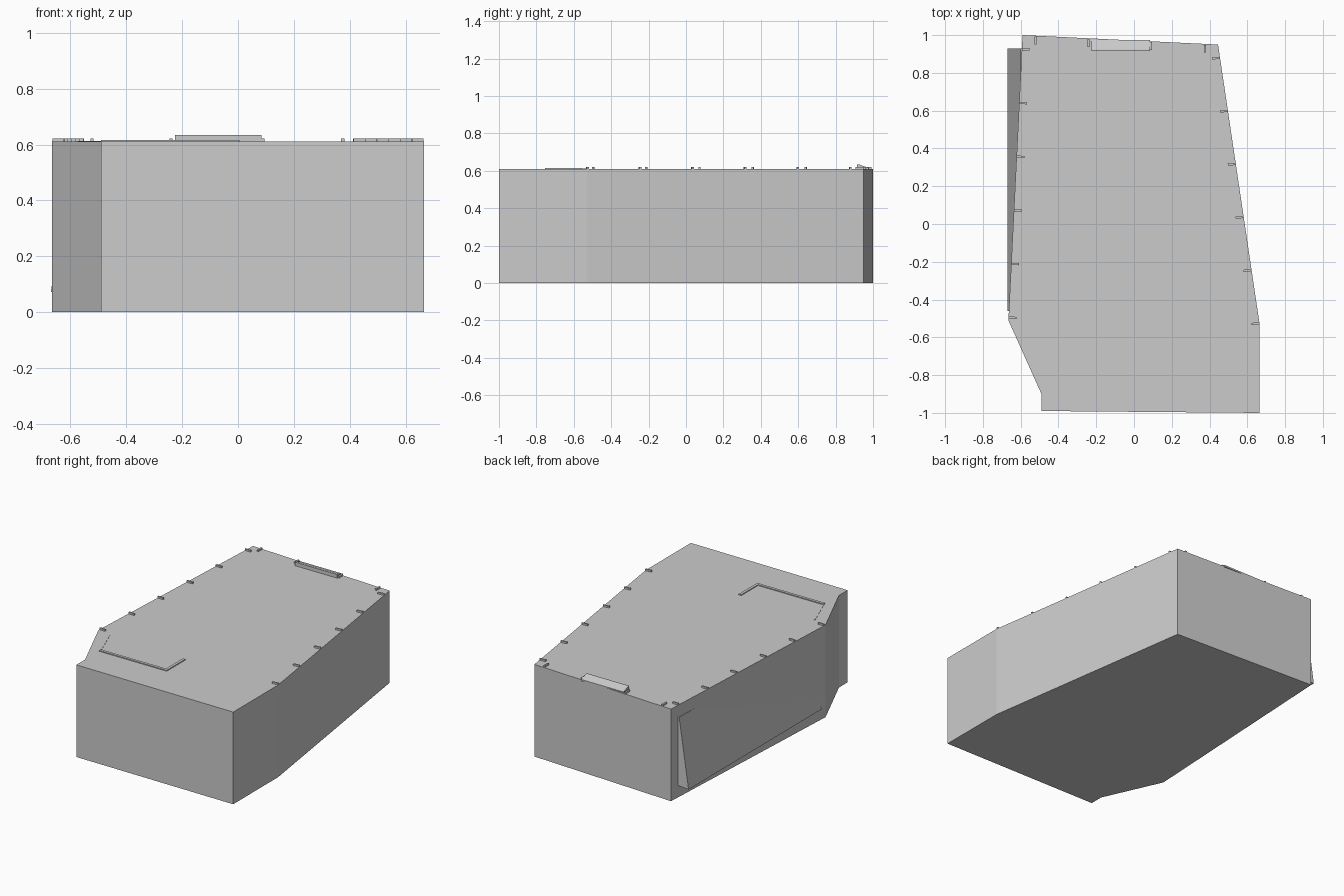
import bpy, bmesh, math
from mathutils import Vector

if "Cube" in bpy.data.objects:
    bpy.data.objects.remove(bpy.data.objects["Cube"])

TOP = 0.61

grey = bpy.data.materials.new("plain_grey")
grey.diffuse_color = (0.6, 0.6, 0.6, 1)
grey.use_nodes = True
grey.node_tree.nodes["Principled BSDF"].inputs["Base Color"].default_value = grey.diffuse_color


def finish(name, bm):
    bmesh.ops.recalc_face_normals(bm, faces=bm.faces)
    me = bpy.data.meshes.new(name)
    bm.to_mesh(me)
    bm.free()
    me.materials.append(grey)
    ob = bpy.data.objects.new(name, me)
    bpy.context.collection.objects.link(ob)
    return ob


def extrude_profile(name, points, offset):
    """Closed flat profile swept along an offset."""
    bm = bmesh.new()
    face = bm.faces.new([bm.verts.new(p) for p in points])
    res = bmesh.ops.extrude_face_region(bm, geom=[face], use_keep_orig=True)
    verts = [g for g in res["geom"] if isinstance(g, bmesh.types.BMVert)]
    bmesh.ops.translate(bm, verts=verts, vec=offset)
    return finish(name, bm)


def bar(name, a, b, width, height):
    """Low flat bar on the top surface from a to b."""
    a, b = Vector(a), Vector(b)
    d = (b - a).normalized()
    n = Vector((-d.y, d.x)) * width / 2
    pts = [(p.x, p.y, TOP - 0.01) for p in (a - n, b - n, b + n, a + n)]
    return extrude_profile(name, pts, (0, 0, height + 0.01))


# Main body: irregular outline pulled straight up
outline = [(-0.59, 1.0), (0.445, 0.95), (0.665, -0.53), (0.665, -1.0),
           (-0.49, -0.99), (-0.49, -0.90), (-0.665, -0.51)]
extrude_profile("main_body", [(x, y, 0) for x, y in outline], (0, 0, TOP))

# Tilted panel standing out of the left wall
extrude_profile("left_tilted_panel",
                [(-0.67, -0.46, 0.072), (-0.6014, -0.46, 0.53),
                 (-0.57, -0.46, 0.53), (-0.57, -0.46, 0.08)], (0, 1.39, 0))

# Clips along the left, right and back edges
for i in range(6):
    t = i / 5
    y = 0.925 - 1.42 * t
    x = -0.594 - 0.07 * t
    bar(f"left_clip_{i}", (x, y), (x + 0.042, y - 0.002), 0.011, 0.011)
    y = 0.88 - 1.405 * t
    x = 0.455 + 0.209 * t
    bar(f"right_clip_{i}", (x, y), (x - 0.042, y - 0.004), 0.011, 0.011)
for i, x in enumerate((-0.522, -0.24, 0.09, 0.375)):
    y = 0.995 - 0.048 * (x + 0.59)
    bar(f"back_clip_{i}", (x, y), (x, y - 0.042), 0.011, 0.011)

# Sloped lift tab near the back edge
extrude_profile("back_lift_tab",
                [(-0.225, 0.975, TOP - 0.005), (-0.225, 0.975, TOP + 0.006),
                 (-0.225, 0.925, 0.634), (-0.225, 0.915, 0.634),
                 (-0.225, 0.915, TOP - 0.005)], (0.31, 0, 0))

# Thin ribs marking the front left panel
bar("front_rib_long", (-0.49, -0.745), (0.006, -0.745), 0.018, 0.006)
bar("front_rib_short", (-0.003, -0.745), (-0.003, -0.56), 0.018, 0.006)
bar("front_rib_left", (-0.485, -0.75), (-0.57, -0.53), 0.008, 0.002)
